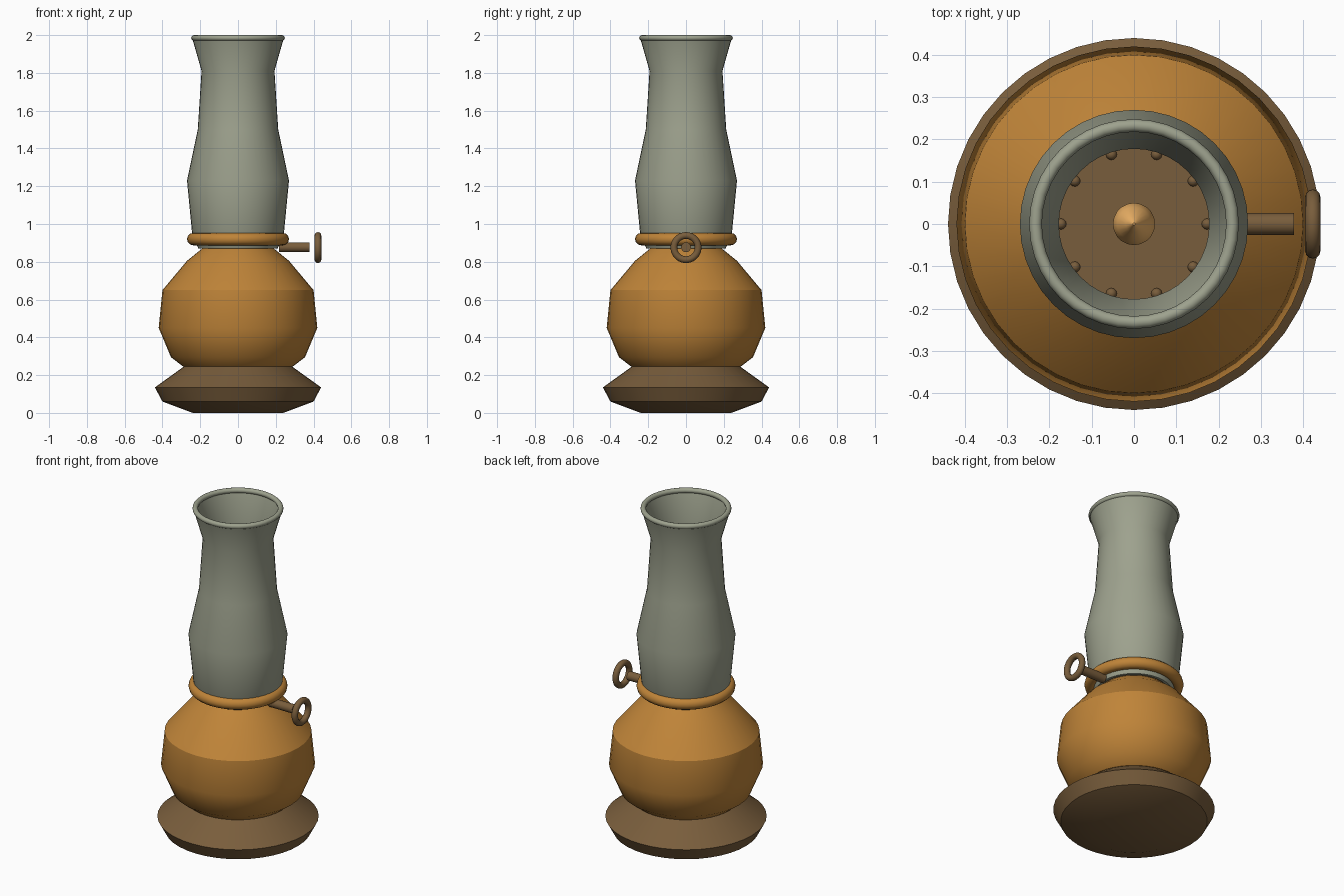
import bpy, bmesh, math

if "Cube" in bpy.data.objects:
    bpy.data.objects.remove(bpy.data.objects["Cube"])

SEGS = 40


def material(name, rgb):
    m = bpy.data.materials.new(name)
    m.diffuse_color = (*rgb, 1)
    m.use_nodes = True
    m.node_tree.nodes["Principled BSDF"].inputs["Base Color"].default_value = m.diffuse_color
    return m


BRASS = material("brass", (0.52, 0.23, 0.04))
BRONZE = material("bronze", (0.19, 0.11, 0.045))
GLASS = material("smoky_glass", (0.34, 0.36, 0.27))
FLAME = material("flame_glow", (0.95, 0.5, 0.15))


def finish(ob, name, mat, angle=32):
    ob.name = name
    ob.data.materials.clear()
    ob.data.materials.append(mat)
    bpy.ops.object.select_all(action='DESELECT')
    ob.select_set(True)
    bpy.context.view_layer.objects.active = ob
    bpy.ops.object.shade_smooth_by_angle(angle=math.radians(angle))
    return ob


def lathe(name, profile, mat, closed=False, segs=SEGS):
    """Revolve (radius, z) points about z; open profiles get end caps."""
    bm = bmesh.new()
    rings = [[bm.verts.new((r * math.cos(2 * math.pi * i / segs),
                            r * math.sin(2 * math.pi * i / segs), z))
              for i in range(segs)] for r, z in profile]
    pairs = list(zip(rings, rings[1:]))
    if closed:
        pairs.append((rings[-1], rings[0]))
    for a, b in pairs:
        for i in range(segs):
            j = (i + 1) % segs
            bm.faces.new((a[i], a[j], b[j], b[i]))
    if not closed:
        bm.faces.new(rings[0][::-1])
        bm.faces.new(rings[-1])
    bmesh.ops.recalc_face_normals(bm, faces=bm.faces[:])
    me = bpy.data.meshes.new(name)
    bm.to_mesh(me)
    bm.free()
    ob = bpy.data.objects.new(name, me)
    bpy.context.collection.objects.link(ob)
    return finish(ob, name, mat)


def torus(name, major, minor, loc, mat, rot=(0, 0, 0)):
    bpy.ops.mesh.primitive_torus_add(major_radius=major, minor_radius=minor, major_segments=SEGS,
                                     minor_segments=12, location=loc, rotation=rot)
    return finish(bpy.context.object, name, mat, 60)


# Foot and oil reservoir
lathe("base", [(0.24, 0), (0.40, 0.06), (0.44, 0.135), (0.28, 0.25)], BRONZE)
lathe("oil_reservoir", [(0.29, 0.245), (0.355, 0.295), (0.42, 0.45), (0.40, 0.65),
                        (0.27, 0.805), (0.19, 0.87)], BRASS)

# Burner, its ring of studs, and the flame
lathe("burner", [(0.18, 0.84), (0.18, 0.94)], BRONZE)
for k in range(10):
    a = math.tau * k / 10
    bpy.ops.mesh.primitive_uv_sphere_add(segments=12, ring_count=8, radius=0.013,
                                         location=(0.173 * math.cos(a), 0.173 * math.sin(a), 0.94))
    finish(bpy.context.object, f"burner_stud_{k + 1}", BRONZE, 60)
lathe("flame", [(0.025, 0.93), (0.044, 0.97), (0.05, 1.01), (0.04, 1.07),
                (0.02, 1.13), (0.003, 1.17)], FLAME, segs=20)

# Thin-walled chimney with rolled rim
outer = [(0.21, 0.87), (0.243, 0.95), (0.27, 1.23), (0.213, 1.50), (0.193, 1.81), (0.243, 1.985)]
lathe("chimney", outer + [(r - 0.015, z) for r, z in reversed(outer)], GLASS, closed=True)
torus("chimney_rim", 0.233, 0.015, (0, 0, 1.985), GLASS)
torus("collar", 0.237, 0.033, (0, 0, 0.92), BRASS)

# Wick adjuster
bpy.ops.mesh.primitive_cylinder_add(vertices=20, radius=0.026, depth=0.16,
                                    location=(0.298, 0, 0.877), rotation=(0, math.pi / 2, 0))
finish(bpy.context.object, "wick_shaft", BRONZE)
torus("wick_wheel", 0.064, 0.018, (0.423, 0, 0.875), BRONZE, (0, math.pi / 2, 0))
